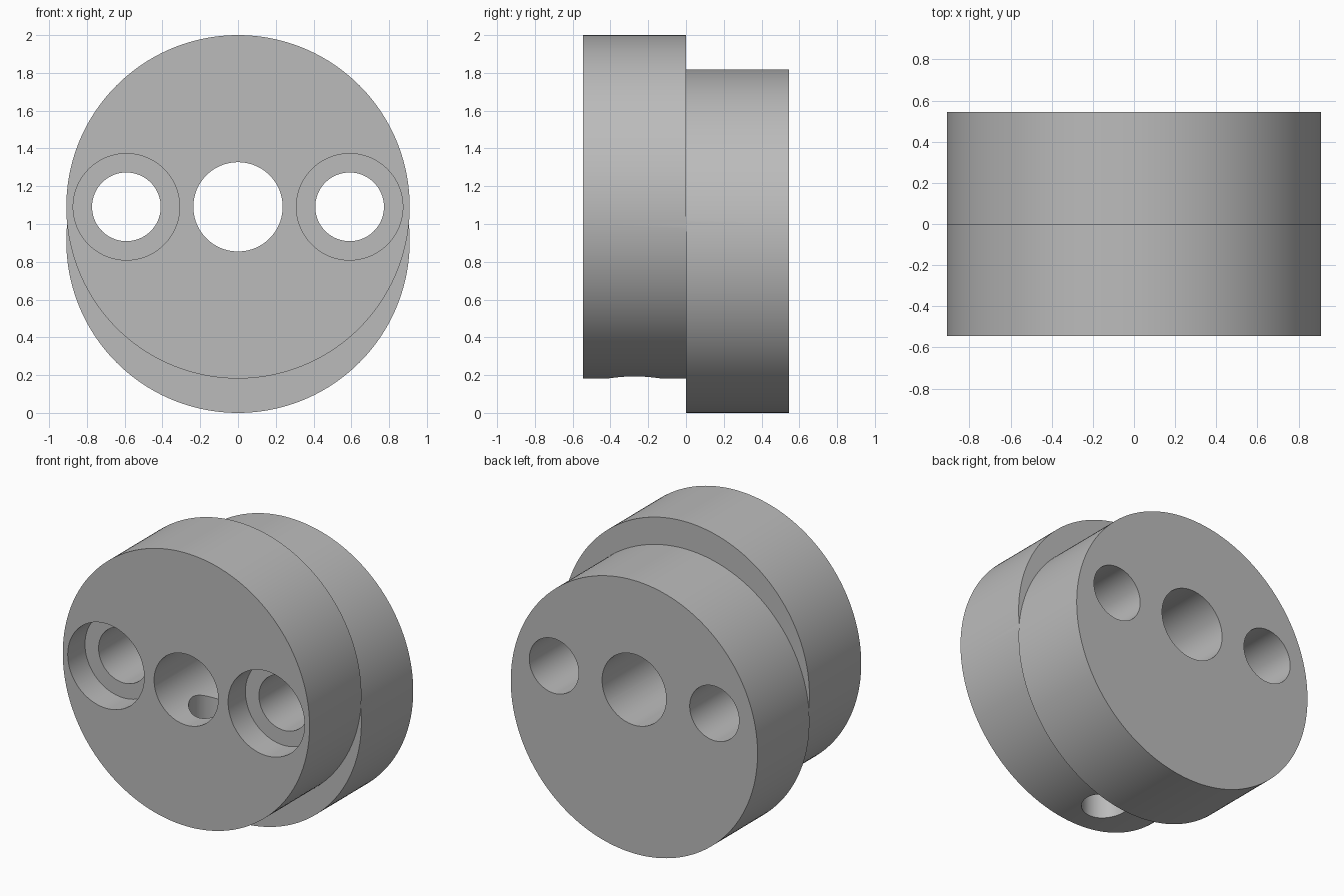
import bpy
import math

if "Cube" in bpy.data.objects:
    bpy.data.objects.remove(bpy.data.objects["Cube"], do_unlink=True)

U = 2 / 11              # base module: the total height is 11 modules
R = 5 * U               # disc radius
DEPTH = 3 * U           # disc thickness
FRONT_Z, BACK_Z = 6 * U, 5 * U
EPS = 0.05

grey = bpy.data.materials.new("plain grey")
grey.use_nodes = True
colour = (0.5, 0.5, 0.5, 1)
grey.diffuse_color = colour
grey.node_tree.nodes["Principled BSDF"].inputs["Base Color"].default_value = colour


def cylinder_y(name, radius, x, z, y0, y1, sides=96):
    """Cylinder along y, from y0 to y1."""
    bpy.ops.mesh.primitive_cylinder_add(
        vertices=sides, radius=radius, depth=y1 - y0,
        location=(x, (y0 + y1) / 2, z), rotation=(math.pi / 2, 0, 0))
    obj = bpy.context.object
    obj.name = name
    obj.data.materials.append(grey)
    return obj


def combine(target, other, operation):
    """Apply a boolean and discard the second object."""
    mod = target.modifiers.new(operation.lower(), "BOOLEAN")
    mod.operation = operation
    mod.solver = "EXACT"
    mod.object = other
    bpy.context.view_layer.objects.active = target
    bpy.ops.object.modifier_apply(modifier=mod.name)
    bpy.data.objects.remove(other, do_unlink=True)


# Two offset discs joined into one body
body = cylinder_y("offset_disc_body", R, 0, FRONT_Z, -DEPTH, 0, 192)
back = cylinder_y("back_disc", R, 0, BACK_Z, 0, DEPTH, 192)
combine(body, back, "UNION")

# Central bore
combine(body, cylinder_y("bore", 1.3 * U, 0, FRONT_Z, -DEPTH - EPS, DEPTH + EPS),
        "DIFFERENCE")

# Screw holes with counterbores at the front
for side in (-1, 1):
    x = side * 3.25 * U
    combine(body, cylinder_y("screw_hole", U, x, FRONT_Z, -DEPTH - EPS, DEPTH + EPS),
            "DIFFERENCE")
    combine(body, cylinder_y("counterbore", 1.55 * U, x, FRONT_Z, -DEPTH - EPS, -DEPTH + U),
            "DIFFERENCE")

# Radial set screw hole from the underside into the bore
bpy.ops.mesh.primitive_cylinder_add(
    vertices=64, radius=0.78 * U, depth=FRONT_Z, location=(0, -DEPTH / 2, FRONT_Z / 2))
radial = bpy.context.object
radial.data.materials.append(grey)
combine(body, radial, "DIFFERENCE")

# Smooth walls with crisp rims
bpy.ops.object.select_all(action="DESELECT")
body.select_set(True)
bpy.context.view_layer.objects.active = body
bpy.ops.object.shade_smooth_by_angle(angle=math.radians(30))
